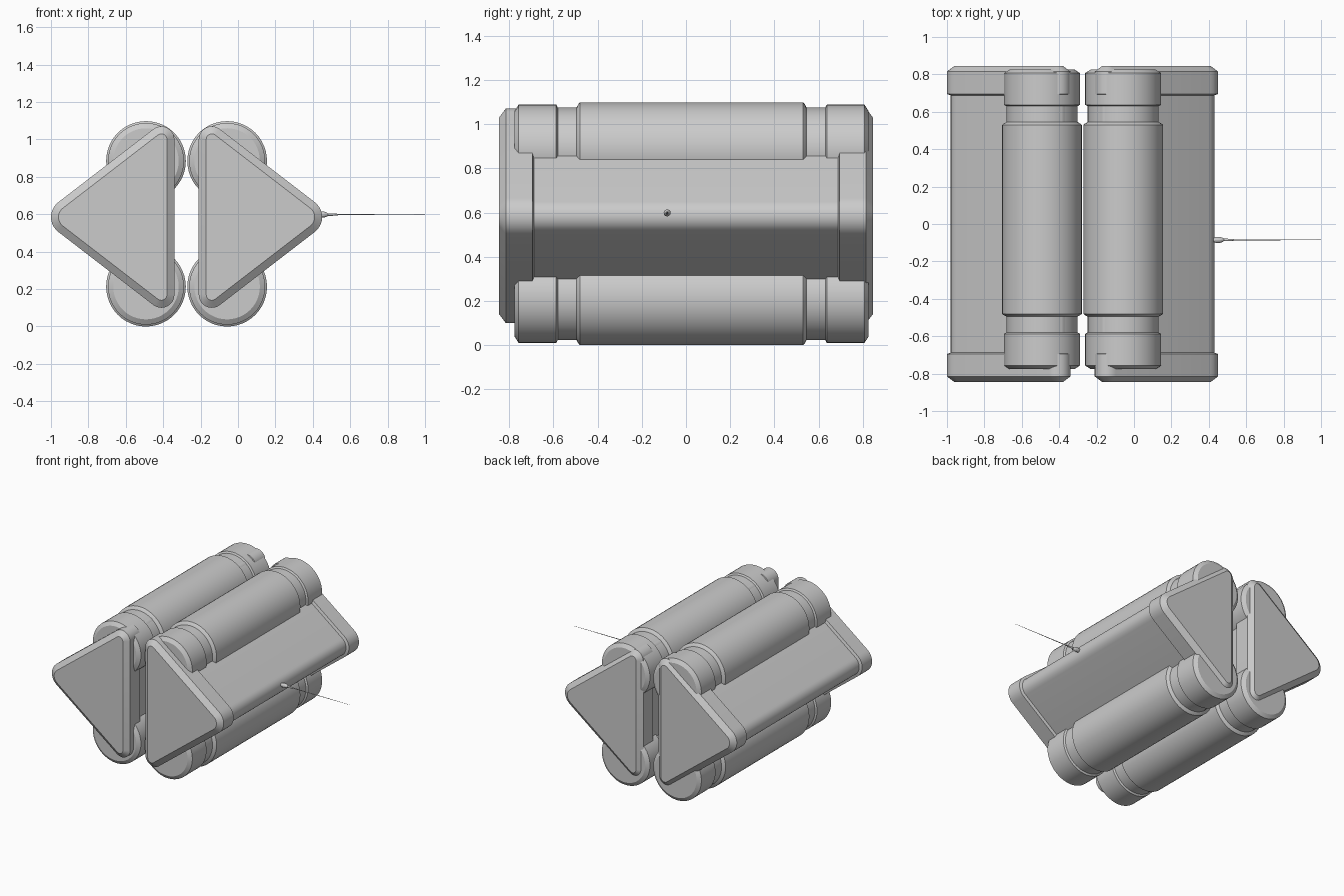
import bpy, bmesh, math
from mathutils import Matrix, Vector

cube = bpy.data.objects.get("Cube")
if cube:
    bpy.data.objects.remove(cube, do_unlink=True)

MID_X = -0.275   # plane between the two halves
MID_Z = 0.585    # height of the triangular pods' tips


def loft(name, rings, sharp_angle=25):
    """Skin a list of equal-length rings and cap both ends."""
    bm = bmesh.new()
    loops = [[bm.verts.new(p) for p in ring] for ring in rings]
    for a, b in zip(loops, loops[1:]):
        for i in range(len(a)):
            j = (i + 1) % len(a)
            bm.faces.new((a[i], a[j], b[j], b[i]))
    bm.faces.new(loops[0])
    bm.faces.new(loops[-1])
    bmesh.ops.recalc_face_normals(bm, faces=bm.faces)
    mesh = bpy.data.meshes.new(name)
    bm.to_mesh(mesh)
    bm.free()
    obj = bpy.data.objects.new(name, mesh)
    bpy.context.collection.objects.link(obj)
    bpy.ops.object.select_all(action='DESELECT')
    obj.select_set(True)
    bpy.context.view_layer.objects.active = obj
    bpy.ops.object.shade_smooth_by_angle(angle=math.radians(sharp_angle))
    return obj


def triangle_ring(side, y, inset):
    """Rounded triangle: flat side inward, tip outward."""
    corners = [(0.135, 0.415, 0.07, 180, 53),
               (0.625, 0.0, 0.10, 53, -53),
               (0.135, -0.415, 0.07, -53, -180)]
    ring, steps = [], 10
    for cx, cz, radius, start, end in corners:
        for i in range(steps + 1):
            a = math.radians(start + (end - start) * i / steps)
            r = radius - inset
            ring.append((MID_X + side * (cx + r * math.cos(a)), y,
                         MID_Z + cz + r * math.sin(a)))
    return ring


def lathe(name, centre, axis, profile, segments=48):
    """Round part along an axis; profile holds (distance, radius)."""
    turn = Vector((0, 0, 1)).rotation_difference(Vector(axis)).to_matrix().to_4x4()
    place = Matrix.Translation(centre) @ turn
    rings = []
    for d, r in profile:
        rings.append([place @ Vector((r * math.cos(math.tau * i / segments),
                                      r * math.sin(math.tau * i / segments), d))
                      for i in range(segments)])
    return loft(name, rings)


# Pod: bevelled end collars around a slightly slimmer body
half = [(0.845, 0.04), (0.815, 0), (0.695, 0), (0.688, 0.02)]
pod_profile = [(-y, s) for y, s in half] + [(y, s) for y, s in reversed(half)]

# Tube: end caps, grooves and a wide sleeve
tube_half = [(0.80, 0.175), (0.782, 0.203), (0.612, 0.203), (0.605, 0.190),
             (0.520, 0.190), (0.512, 0.205), (0.505, 0.213)]
tube_profile = [(-d, r) for d, r in tube_half] + [(d, r) for d, r in reversed(tube_half)]

for side, label in ((1, "left"), (-1, "right")):
    loft(label + "_triangular_pod",
         [triangle_ring(side, y, s) for y, s in pod_profile])
    for z, level in ((0.885, "upper"), (0.213, "lower")):
        lathe(f"{label}_{level}_tube", (MID_X + side * 0.217, 0.025, z),
              (0, 1, 0), tube_profile)

# Antenna: rounded base, sleeve and tapering whip
lathe("antenna", (0.42, -0.085, 0.598), (1, 0, 0),
      [(0, 0.012), (0.02, 0.016), (0.04, 0.016), (0.055, 0.011), (0.06, 0.007),
       (0.11, 0.005), (0.115, 0.003), (0.34, 0.002), (0.58, 0.0008)], 12)
